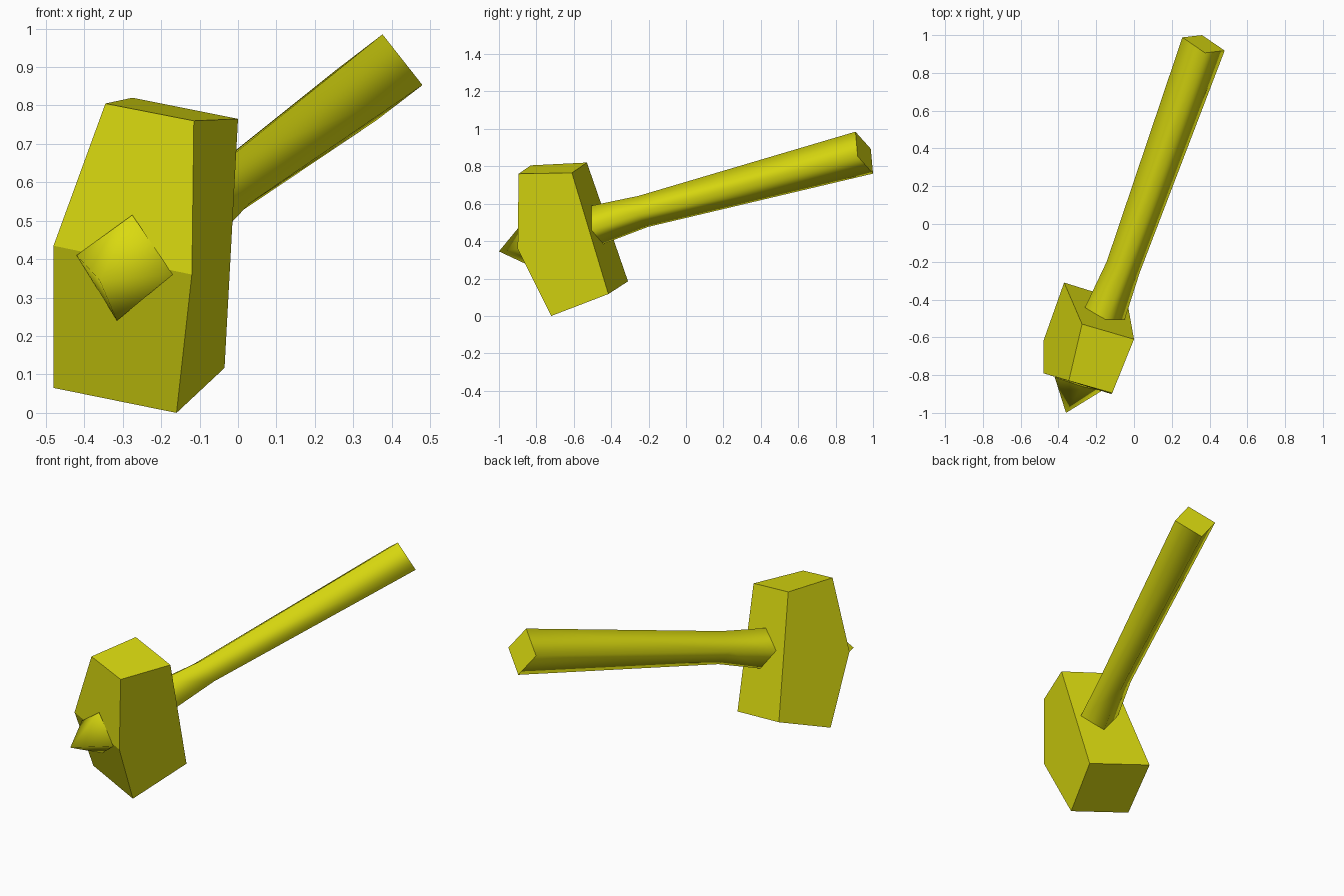
import bpy, bmesh
from mathutils import Vector

if "Cube" in bpy.data.objects:
    bpy.data.objects.remove(bpy.data.objects["Cube"])

yellow = bpy.data.materials.new("yellow")
yellow.diffuse_color = (0.70, 0.70, 0.005, 1)
yellow.use_nodes = True
yellow.node_tree.nodes["Principled BSDF"].inputs["Base Color"].default_value = yellow.diffuse_color


def loft(name, rings, smooth=False):
    """Skin a list of point rings and cap both ends; a one-point ring is a tip."""
    bm = bmesh.new()
    loops = [[bm.verts.new(p) for p in ring] for ring in rings]
    n = len(loops[0])
    for a, b in zip(loops, loops[1:]):
        for i in range(n):
            j = (i + 1) % n
            side = [a[i], a[j], b[0]] if len(b) == 1 else [a[i], a[j], b[j], b[i]]
            bm.faces.new(side).smooth = smooth
    for loop in (loops[0], loops[-1]):
        if len(loop) > 1:
            cap = bm.faces.new(loop)
            for e in cap.edges:
                e.smooth = False          # crisp rim around the cap
    bmesh.ops.recalc_face_normals(bm, faces=bm.faces)
    me = bpy.data.meshes.new(name)
    bm.to_mesh(me)
    bm.free()
    me.materials.append(yellow)
    ob = bpy.data.objects.new(name, me)
    bpy.context.collection.objects.link(ob)
    return ob


def diamond(center, up, right):
    """Four-cornered section from its centre and two half diagonals."""
    c, u, r = Vector(center), Vector(up), Vector(right)
    return [c + u, c + r, c - u, c - r]


# hammer head: five-sided side profile, lofted from left to right
left_side = [(-0.345, -0.83, 0.805), (-0.48, -0.79, 0.435), (-0.48, -0.62, 0.065),
             (-0.37, -0.31, 0.185), (-0.275, -0.53, 0.82)]
right_side = [(-0.115, -0.895, 0.76), (-0.12, -0.90, 0.36), (-0.16, -0.72, 0.0),
              (-0.035, -0.415, 0.117), (0.0, -0.61, 0.765)]
loft("hammer_head", [left_side, right_side])

# handle: square bar, flared where it meets the head and at the far end
loft("handle", [
    diamond((-0.155, -0.475, 0.487), (0.005, -0.033, 0.102), (0.105, -0.033, -0.027)),
    diamond((-0.057, -0.228, 0.559), (0.007, -0.025, 0.083), (0.087, -0.030, -0.014)),
    diamond((0.368, 0.953, 0.873), (0.008, -0.047, 0.112), (0.112, -0.035, -0.020)),
], smooth=True)

# spike: skewed four-sided point on the front of the head
loft("front_spike", [
    [(-0.275, -0.86, 0.515), (-0.17, -0.883, 0.36),
     (-0.315, -0.775, 0.24), (-0.42, -0.81, 0.41)],
    [(-0.36, -1.0, 0.345)],
], smooth=True)
